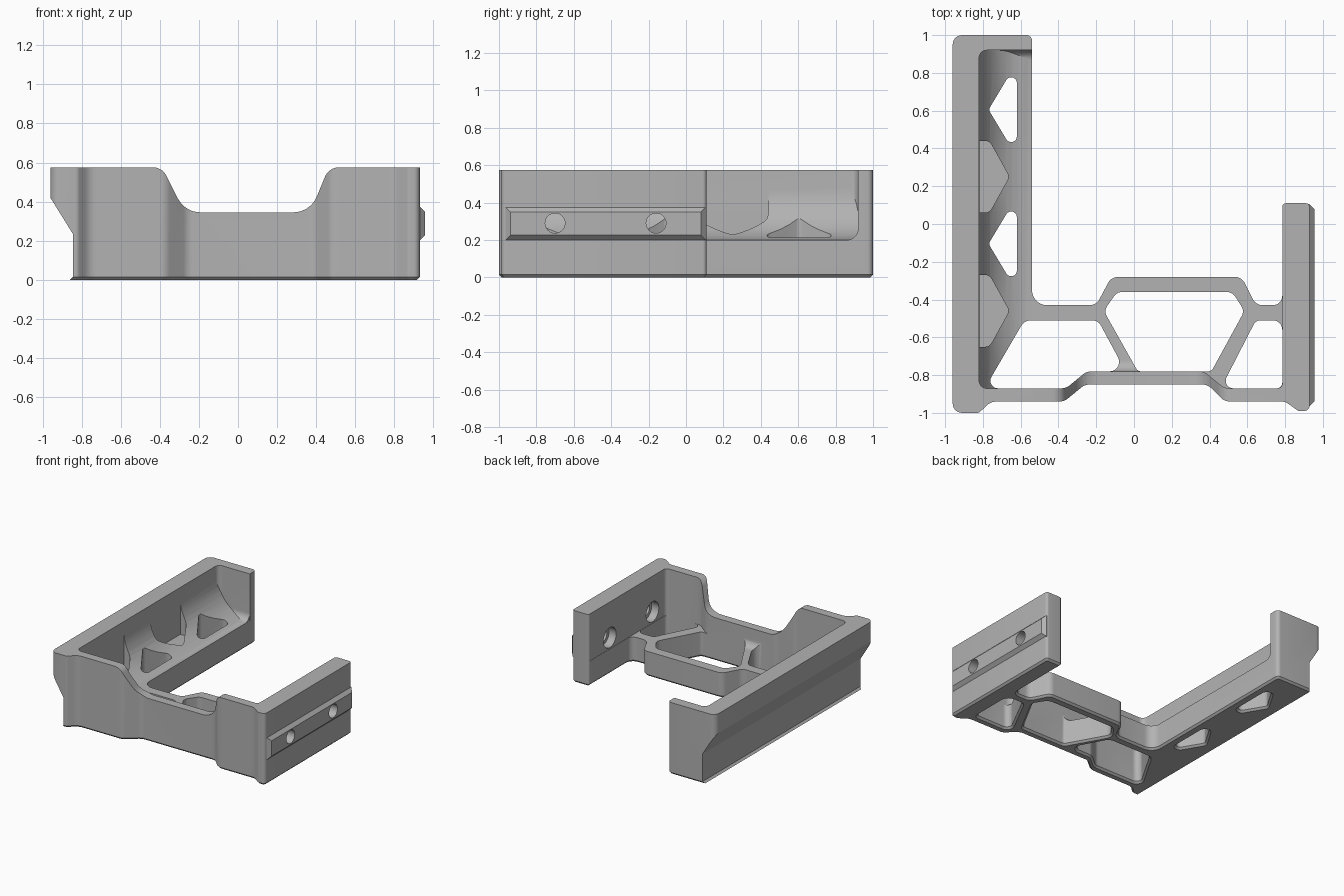
import bpy, bmesh
from math import pi, cos, sin
from mathutils import Vector

cube = bpy.data.objects.get("Cube")
if cube:
    bpy.data.objects.remove(cube, do_unlink=True)

grey = bpy.data.materials.new("machined_grey")
grey.use_nodes = True
grey.diffuse_color = (0.45, 0.45, 0.45, 1)
grey.node_tree.nodes["Principled BSDF"].inputs["Base Color"].default_value = grey.diffuse_color

HEIGHT, FLOOR, CHAMFER = 0.575, 0.2, 0.015


def rounded(corners, steps=7):
    """Counter-clockwise outline from (x, y, radius) corners."""
    out, n = [], len(corners)
    for i, (x, y, r) in enumerate(corners):
        p = Vector((x, y))
        if r == 0:
            out.append(p)
            continue
        a = Vector(corners[i - 1][:2]) - p
        b = Vector(corners[(i + 1) % n][:2]) - p
        half = a.angle(b) / 2
        a.normalize()
        b.normalize()
        centre = p + (a + b).normalized() * (r / sin(half))
        reach = r * cos(half) / sin(half)
        start = (p + a * reach - centre).normalized()
        end = (p + b * reach - centre).normalized()
        for k in range(steps + 1):
            out.append(centre + start.slerp(end, k / steps).normalized() * r)
    area = sum(p.cross(q) for p, q in zip(out, out[1:] + out[:1]))
    return out if area > 0 else out[::-1]


def offset(pts, d):
    """Move a counter-clockwise outline outward by d."""
    out = []
    for i, p in enumerate(pts):
        e1 = (p - pts[i - 1]).normalized()
        e2 = (pts[(i + 1) % len(pts)] - p).normalized()
        n1, n2 = Vector((e1.y, -e1.x)), Vector((e2.y, -e2.x))
        out.append(p + (n1 + n2) * (d / (1 + n1.dot(n2))))
    return out


def prism(name, corners, rings, axis="Z"):
    """Loft an outline through (height, offset) rings along an axis."""
    place = {"Z": lambda p, h: (p.x, p.y, h),
             "Y": lambda p, h: (p.x, h, p.y),
             "X": lambda p, h: (h, p.x, p.y)}[axis]
    pts = rounded(corners)
    bm = bmesh.new()
    loops = [[bm.verts.new(place(p, h)) for p in offset(pts, d)] for h, d in rings]
    bm.faces.new(loops[0])
    bm.faces.new(loops[-1])
    n = len(pts)
    for low, high in zip(loops, loops[1:]):
        for i in range(n):
            j = (i + 1) % n
            bm.faces.new((low[i], low[j], high[j], high[i]))
    bmesh.ops.recalc_face_normals(bm, faces=bm.faces)
    mesh = bpy.data.meshes.new(name)
    bm.to_mesh(mesh)
    bm.free()
    mesh.materials.append(grey)
    obj = bpy.data.objects.new(name, mesh)
    bpy.context.collection.objects.link(obj)
    return obj


def combine(part, operation="DIFFERENCE"):
    """Apply a boolean to the bracket and discard the tool."""
    part.hide_render = True
    mod = bracket.modifiers.new(part.name, "BOOLEAN")
    mod.operation, mod.solver, mod.object = operation, "EXACT", part
    bpy.context.view_layer.objects.active = bracket
    bpy.ops.object.modifier_apply(modifier=mod.name)
    bpy.data.objects.remove(part, do_unlink=True)


def straight(a, b):
    return [(a, 0), (b, 0)]


# Overall plan, full height, with a chamfered underside
plan = [(-.96, 1, .05), (-.54, 1, .03), (-.54, -.43, .08), (-.2, -.43, .06),
        (-.12, -.28, .06), (.57, -.28, .06), (.645, -.43, .06), (.785, -.43, .05),
        (.785, .11, .02), (.93, .11, .02), (.93, -.99, .03), (.87, -.99, .02),
        (.8, -.94, .06), (.48, -.94, .07), (.39, -.85, .07), (-.26, -.85, .07),
        (-.37, -.94, .07), (-.76, -.94, .08), (-.82, -1, .03), (-.96, -1, .05)]
bracket = prism("bracket", plan, [(0, -CHAMFER), (CHAMFER, 0), (HEIGHT, 0)])

# Open interior above the floor frame
interior = [(-.82, .92, .04), (.787, .92, 0), (.787, -.87, .03), (.48, -.87, .07),
            (.37, -.78, .07), (-.25, -.78, .07), (-.36, -.87, .07), (-.82, -.87, .04)]
combine(prism("interior", interior, straight(FLOOR, 1)))

# Dip in the front wall
dip = [(-.6, .7, 0), (-.6, .576, 0), (-.388, .576, .08), (-.272, .345, .13),
       (.37, .345, .13), (.465, .576, .08), (.6, .576, 0), (.6, .7, 0)]
combine(prism("front_dip", dip, straight(-1.1, -.7), "Y"))


def cove(name, wall, direction, r, span, axis):
    """Concave fillet between the floor and a wall."""
    arc = [(wall + direction * r * (1 - sin(t * pi / 24)),
            FLOOR + r * (1 - cos(t * pi / 24)), 0) for t in range(13)]
    back = wall - direction * 0.01
    profile = arc + [(back, FLOOR + r, 0), (back, FLOOR - .04, 0),
                     (wall + direction * r * .8, FLOOR - .04, 0)]
    combine(prism(name, profile, straight(*span), axis), "UNION")


cove("arm_cove", -.82, 1, .28, (-.88, .93), "Y")
cove("end_cove", .92, -1, .06, (-.83, -.541), "X")
cove("front_cove", -.78, 1, .06, (-.24, .36), "X")

# Undercut along the outside of the long arm
undercut = [(-1.1, -.1, 0), (-.86, -.1, 0), (-.86, 0, 0), (-.845, CHAMFER, 0),
            (-.845, .235, 0), (-.96, .42, 0), (-1.1, .645, 0)]
combine(prism("arm_undercut", undercut, straight(-1.2, 1.2), "Y"))

# Truss openings through the floor, flared at the underside
flared = [(-.01, .025), (CHAMFER, 0), (.8, 0)]
left_opening = [(-.79, -.87, .04), (-.58, -.51, .06), (-.19, -.51, .05),
                (-.045, -.78, .05), (-.25, -.78, .07), (-.36, -.87, .07)]
centre_opening = [(-.09, -.36, .05), (.52, -.36, .05), (.585, -.46, .05),
                  (.41, -.78, .03), (.02, -.78, .03), (-.16, -.46, .05)]
right_opening = [(.645, -.51, .04), (.785, -.51, .05), (.785, -.87, .03),
                 (.46, -.87, .04)]
openings = [left_opening, centre_opening, right_opening]
for y in (.605, -.105):
    openings.append([(-.62, y + .25, .03), (-.77, y, .03), (-.62, y - .25, .03)])
for shape in openings:
    combine(prism("opening", shape, flared))

# Blind pockets between the arm openings
for y in (.25, -.46):
    pocket = [(-.819, y + .19, 0), (-.765, y + .19, .04), (-.66, y, .04),
              (-.765, y - .19, .04), (-.819, y - .19, 0)]
    combine(prism("pocket", pocket, straight(FLOOR, .8)))

# Chamfered rail on the short side wall
rail = [(-.965, .2, 0), (.105, .2, 0), (.105, .375, 0), (-.965, .375, 0)]
combine(prism("side_rail", rail, [(.91, 0), (.93, 0), (.956, -.026)], "X"), "UNION")

# Counterbored screw holes through the rail
for y in (-.7, -.16):
    for r, span in ((.053, (.7, 1.1)), (.08, (.7, .85))):
        ring = [(y + r * cos(k * pi / 16), .29 + r * sin(k * pi / 16), 0) for k in range(32)]
        combine(prism("screw_hole", ring, straight(*span), "X"))

bpy.ops.object.select_all(action="DESELECT")
bracket.select_set(True)
bpy.context.view_layer.objects.active = bracket
bpy.ops.object.shade_smooth_by_angle(angle=pi / 7)
